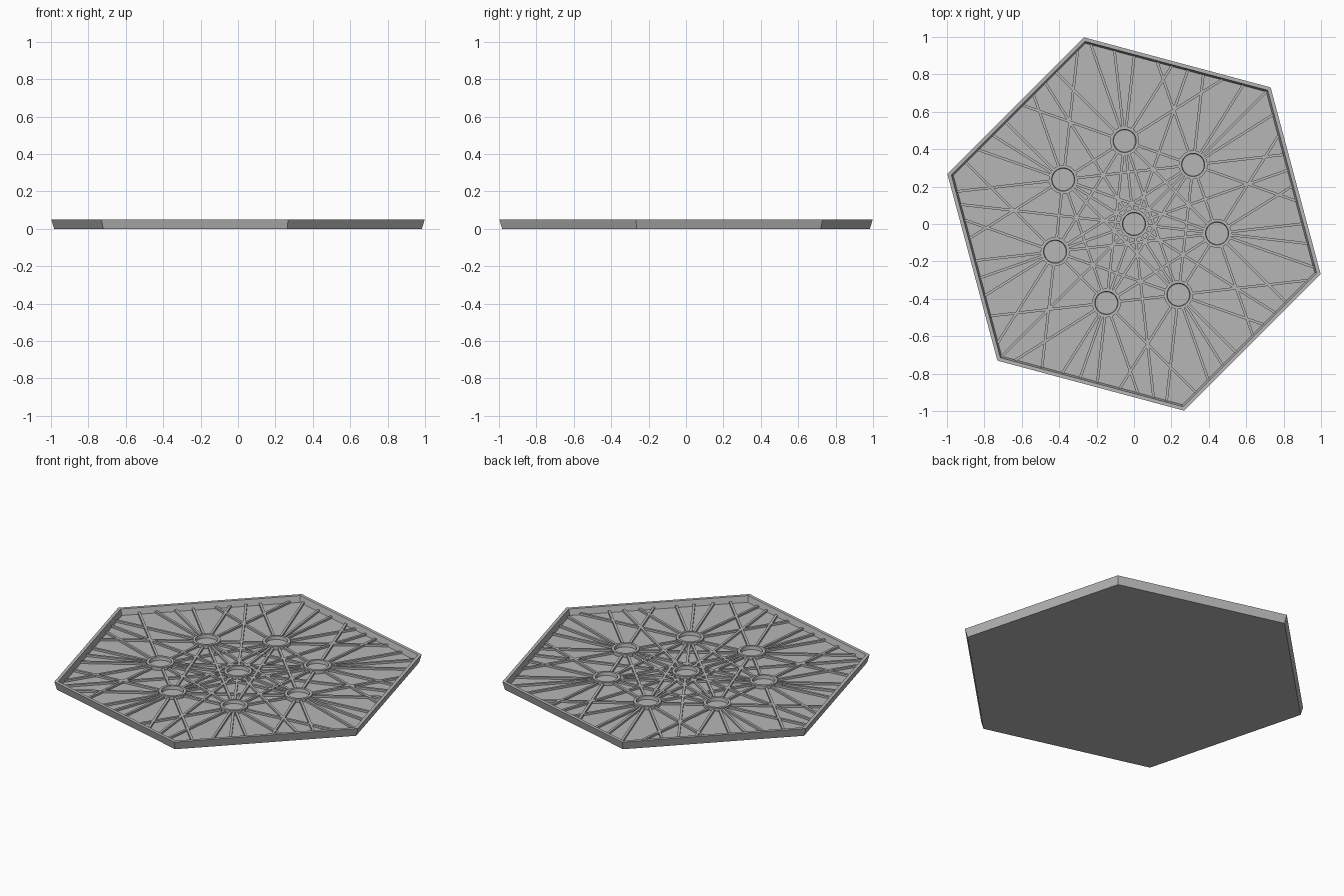
import bpy, bmesh, math
from itertools import combinations
from mathutils import Vector

cube = bpy.data.objects.get("Cube")
if cube:
    bpy.data.objects.remove(cube, do_unlink=True)

grey = bpy.data.materials.new("plain_grey")
grey.use_nodes = True
colour = (0.47, 0.47, 0.47, 1)
grey.diffuse_color = colour
grey.node_tree.nodes["Principled BSDF"].inputs["Base Color"].default_value = colour

OUTER_R = 1.033          # hexagon corner radius at the rim
FLOOR_Z = 0.014
RIB_TOP = 0.026
RIB_WIDTH = 0.014
RING_TOP = 0.034
RING_OUTER, RING_INNER = 0.077, 0.06
START = math.radians(45)


def polar(r, a, z=0.0):
    return Vector((r * math.cos(a), r * math.sin(a), z))


def finish(bm, name):
    bmesh.ops.recalc_face_normals(bm, faces=bm.faces)
    mesh = bpy.data.meshes.new(name)
    bm.to_mesh(mesh)
    bm.free()
    mesh.materials.append(grey)
    obj = bpy.data.objects.new(name, mesh)
    bpy.context.collection.objects.link(obj)
    return obj


def revolve(name, profile, sides, centre=Vector(), closed=False):
    """Sweep an (r, z) profile round a vertical axis; open ends are capped."""
    bm = bmesh.new()
    loops = [[bm.verts.new(centre + polar(r, START + math.tau * i / sides, z))
              for i in range(sides)] for r, z in profile]
    pairs = list(zip(loops, loops[1:]))
    if closed:
        pairs.append((loops[-1], loops[0]))
    else:
        bm.faces.new(loops[0])
        bm.faces.new(loops[-1])
    for low, high in pairs:
        for i in range(sides):
            j = (i + 1) % sides
            bm.faces.new((low[i], low[j], high[j], high[i]))
    return finish(bm, name)


# Shallow six-sided tray with leaning walls
revolve("tray", [(1.018, 0), (OUTER_R, 0.05), (1.011, 0.05), (1.0, FLOOR_Z)], 6)

# Seven round collars about a central one
centres = [Vector()] + [polar(0.447, START + math.tau * k / 7) for k in range(7)]
collar_profile = [(RING_OUTER, 0.006), (RING_OUTER, RING_TOP),
                  (RING_INNER + 0.002, RING_TOP), (RING_INNER - 0.002, 0.006)]
for k, c in enumerate(centres):
    collar = revolve(f"collar_{k}", collar_profile, 48, c, closed=True)
    bpy.ops.object.select_all(action="DESELECT")
    collar.select_set(True)
    bpy.context.view_layer.objects.active = collar
    bpy.ops.object.shade_smooth_by_angle(angle=math.radians(30))


def reach(p, d):
    """Distance from p along d to the inner tray wall."""
    apothem = 1.003 * math.cos(math.pi / 6)
    normals = [polar(1, START + math.pi / 6 + k * math.pi / 3) for k in range(6)]
    return min((apothem - p.dot(n)) / d.dot(n) for n in normals if d.dot(n) > 1e-6)


def add_rib(bm, a, b):
    side = (b - a).normalized().cross(Vector((0, 0, 1))) * RIB_WIDTH / 2
    corners = (a - side, b - side, b + side, a + side)
    low = [bm.verts.new((p.x, p.y, 0.006)) for p in corners]
    high = [bm.verts.new((p.x, p.y, RIB_TOP)) for p in corners]
    bm.faces.new(low)
    bm.faces.new(high)
    for i in range(4):
        j = (i + 1) % 4
        bm.faces.new((low[i], low[j], high[j], high[i]))


# Straight ribs through every pair of collars, carried out to the wall
bm = bmesh.new()
gap = (RING_OUTER + RING_INNER) / 2
for a, b in combinations(centres, 2):
    d = (b - a).normalized()
    add_rib(bm, a + d * gap, b - d * gap)
    add_rib(bm, b + d * gap, b + d * reach(b, d))
    add_rib(bm, a - d * gap, a - d * reach(a, -d))
finish(bm, "ribs")
